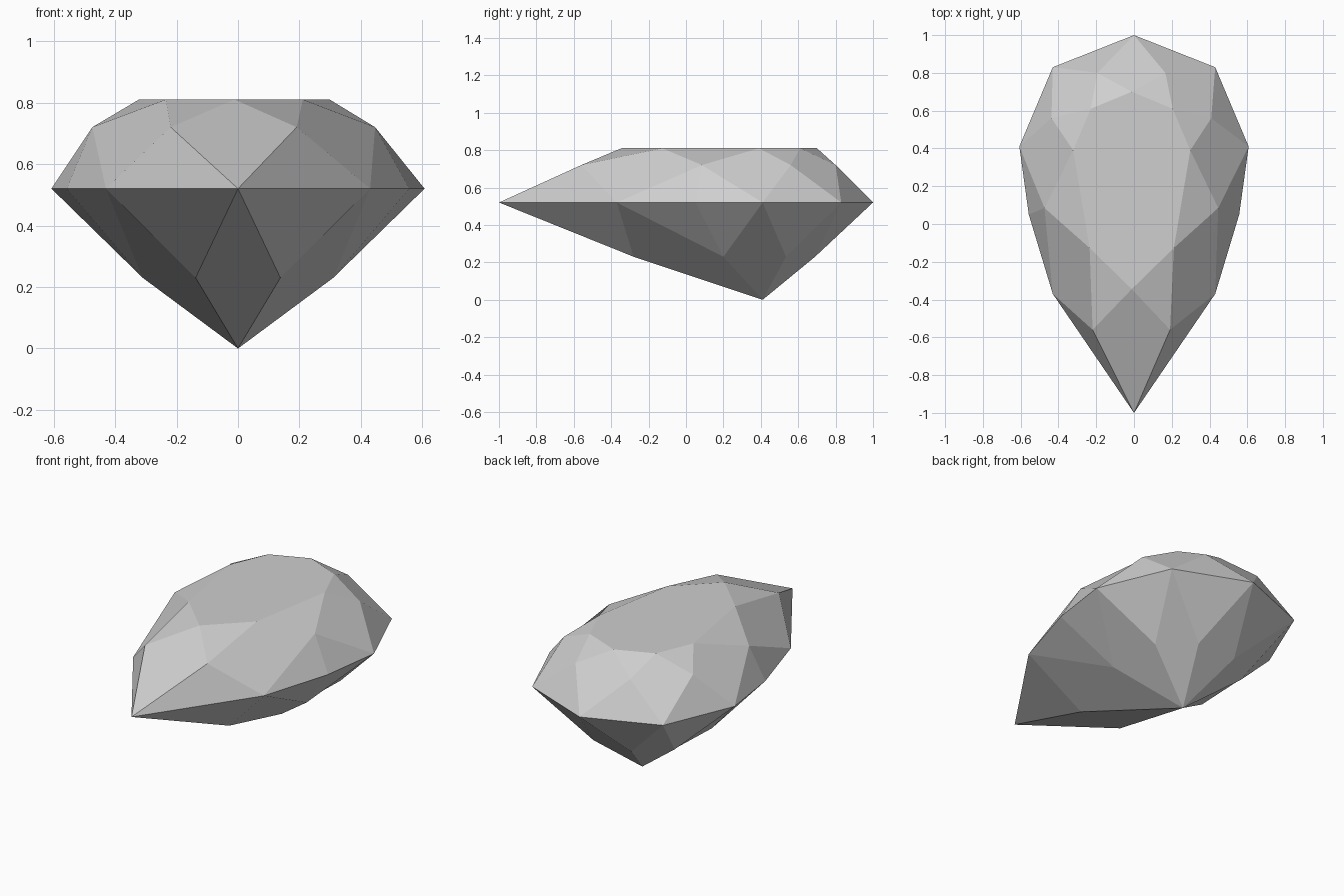
import bpy
import bmesh

cube = bpy.data.objects.get("Cube")
if cube:
    bpy.data.objects.remove(cube, do_unlink=True)

mat = bpy.data.materials.new("pale_grey")
mat.use_nodes = True
colour = (0.62, 0.62, 0.62, 1)
mat.diffuse_color = colour
mat.node_tree.nodes["Principled BSDF"].inputs["Base Color"].default_value = colour

bm = bmesh.new()


def ring(half, z, shift=0.0):
    """Mirror a half outline (front to back) into a full closed ring."""
    mirrored = [(-x, y) for x, y in reversed(half) if x > 0]
    return [bm.verts.new((x + shift, y, z)) for x, y in half + mirrored]


# Outlines of the pear cut, from the pointed front to the round back
table = ring([(0, -.345), (.223, -.127), (.31, .39), (.217, .61), (0, .70)], .81, -.012)
crown = ring([(.205, -.56), (.46, .085), (.423, .56), (.18, .80)], .72, -.014)
girdle = ring([(0, -1), (.43, -.37), (.607, .41), (.43, .83), (0, 1)], .52)
pavilion = ring([(.138, -.28), (.31, .20), (.30, .535), (.125, .69)], .23)
culet = bm.verts.new((0, .41, 0))

# Extra girdle corners that round out the long sides
bulge = {1: bm.verts.new((.557, .05, .52)), 6: bm.verts.new((-.557, .05, .52))}

# Flat table on top
bm.faces.new(table)

for k in range(8):
    n = (k + 1) % 8
    # Crown: kite, star facet and girdle facets
    bm.faces.new((table[k], crown[k - 1], girdle[k], crown[k]))
    bm.faces.new((table[k], crown[k], table[n]))
    # Pavilion: long kite down to the culet
    bm.faces.new((culet, pavilion[k], girdle[k], pavilion[k - 1]))
    edge = [girdle[k]] + ([bulge[k]] if k in bulge else []) + [girdle[n]]
    for a, b in zip(edge, edge[1:]):
        bm.faces.new((a, b, crown[k]))
        bm.faces.new((b, a, pavilion[k]))

bmesh.ops.recalc_face_normals(bm, faces=bm.faces)
mesh = bpy.data.meshes.new("gemstone")
bm.to_mesh(mesh)
bm.free()
mesh.materials.append(mat)
gem = bpy.data.objects.new("gemstone", mesh)
bpy.context.collection.objects.link(gem)
